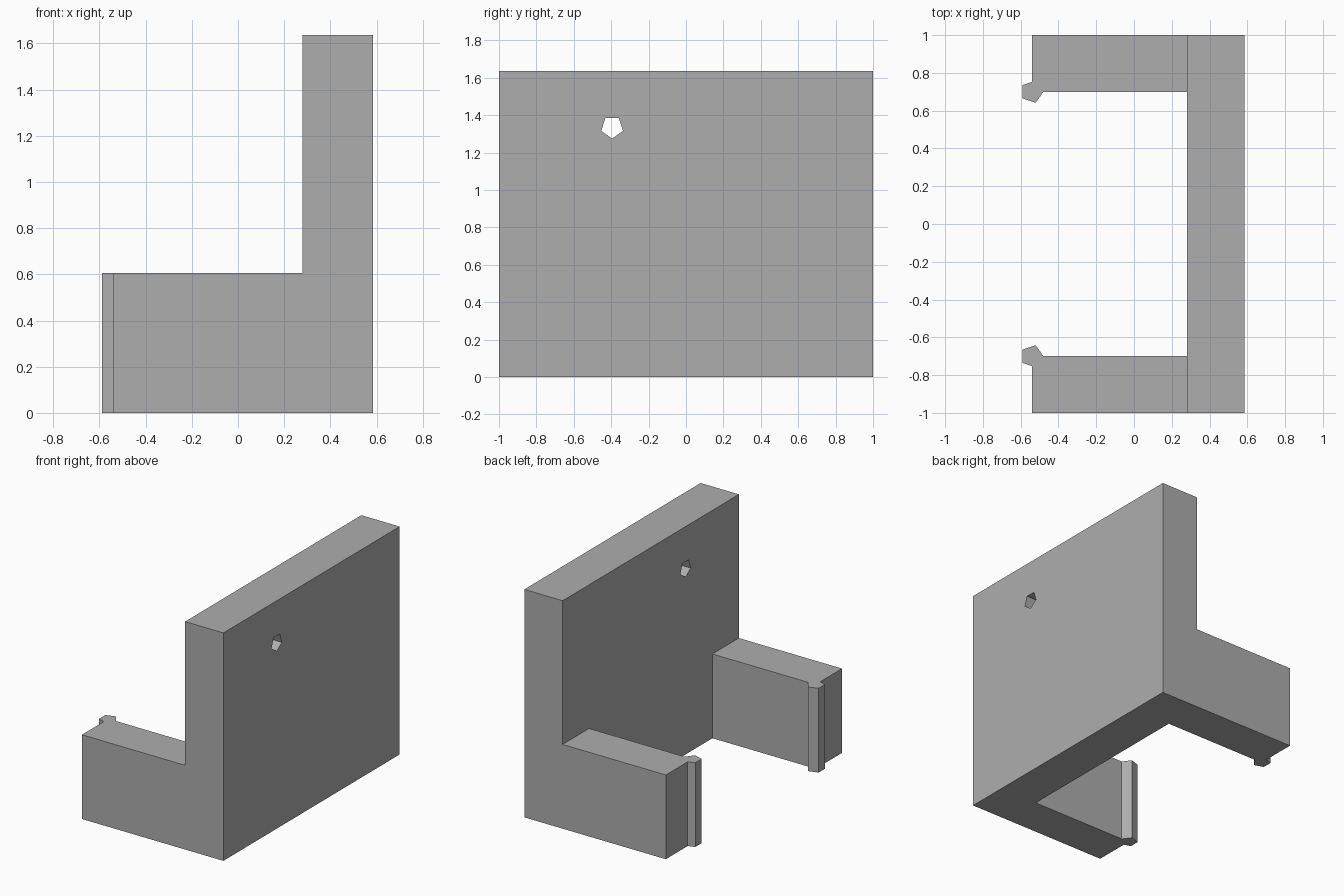
import bpy, bmesh
from math import cos, sin, pi
from mathutils import Vector

cube = bpy.data.objects.get("Cube")
if cube:
    bpy.data.objects.remove(cube, do_unlink=True)

grey = bpy.data.materials.new("plain grey")
grey.use_nodes = True
colour = (0.42, 0.42, 0.42, 1)
grey.diffuse_color = colour
grey.node_tree.nodes["Principled BSDF"].inputs["Base Color"].default_value = colour

FRONT_X, WALL_X, BACK_X = -0.54, 0.28, 0.584
ARM_Y, ARM_TOP, WALL_TOP = 0.70, 0.605, 1.637
PIN_R = 0.061


def prism(name, points, direction):
    """Extrude a flat outline of 3D points into a closed solid."""
    bm = bmesh.new()
    face = bm.faces.new([bm.verts.new(p) for p in points])
    ext = bmesh.ops.extrude_face_region(bm, geom=[face])
    moved = [v for v in ext["geom"] if isinstance(v, bmesh.types.BMVert)]
    bmesh.ops.translate(bm, verts=moved, vec=Vector(direction))
    bmesh.ops.recalc_face_normals(bm, faces=bm.faces)
    mesh = bpy.data.meshes.new(name)
    bm.to_mesh(mesh)
    bm.free()
    mesh.materials.append(grey)
    obj = bpy.data.objects.new(name, mesh)
    bpy.context.collection.objects.link(obj)
    return obj


def pentagon(u, v, start):
    angles = [start + i * 2 * pi / 5 for i in range(5)]
    return [(u + PIN_R * cos(a), v + PIN_R * sin(a)) for a in angles]


def combine(target, tool, operation):
    mod = target.modifiers.new(operation.title(), "BOOLEAN")
    mod.operation, mod.object, mod.solver = operation, tool, "EXACT"
    bpy.context.view_layer.objects.active = target
    bpy.ops.object.modifier_apply(modifier=mod.name)
    bpy.data.objects.remove(tool, do_unlink=True)


# L-shaped section running the full width
section = [(FRONT_X, 0), (BACK_X, 0), (BACK_X, WALL_TOP),
           (WALL_X, WALL_TOP), (WALL_X, ARM_TOP), (FRONT_X, ARM_TOP)]
bracket = prism("bracket", [(x, -1, z) for x, z in section], (0, 2, 0))

# Opening between the two arms
gap = [(-1, -ARM_Y), (WALL_X, -ARM_Y), (WALL_X, ARM_Y), (-1, ARM_Y)]
combine(bracket, prism("gap_cutter", [(x, y, -1) for x, y in gap], (0, 0, 2)), "DIFFERENCE")

# Five-sided pins on the inner corner of each arm
for side in (-1, 1):
    outline = pentagon(FRONT_X, side * ARM_Y, 0)
    pin = prism("corner_pin", [(x, y, 0) for x, y in outline], (0, 0, ARM_TOP))
    combine(bracket, pin, "UNION")

# Five-sided hole through the wall
outline = pentagon(-0.395, 1.335, -pi / 2)
combine(bracket, prism("hole_cutter", [(0, y, z) for y, z in outline], (1, 0, 0)), "DIFFERENCE")
